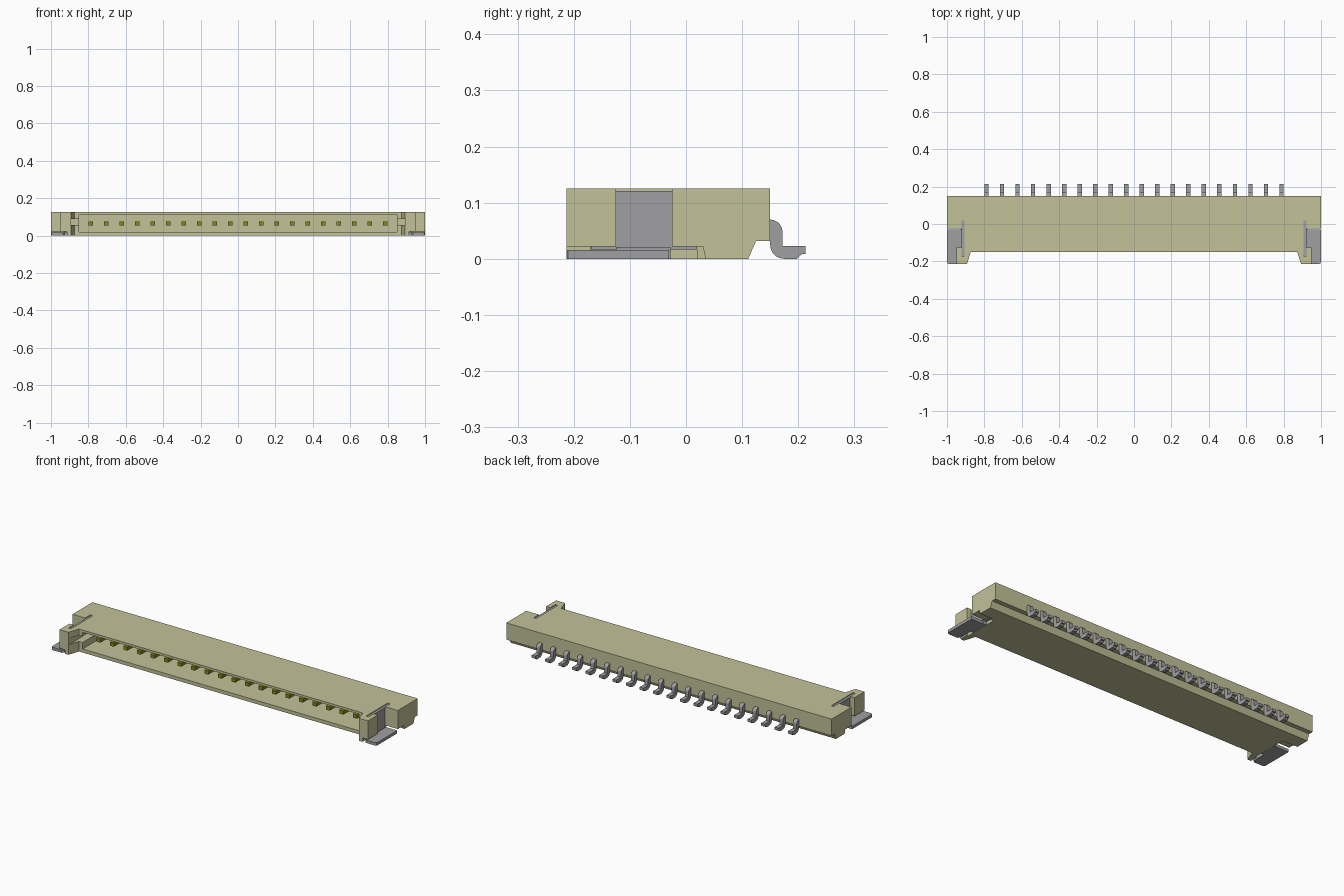
import bpy, bmesh, math

cube = bpy.data.objects.get("Cube")
if cube:
    bpy.data.objects.remove(cube, do_unlink=True)


def material(name, rgb):
    m = bpy.data.materials.new(name)
    m.use_nodes = True
    m.diffuse_color = (*rgb, 1)
    m.node_tree.nodes["Principled BSDF"].inputs["Base Color"].default_value = (*rgb, 1)
    return m


BEIGE = material("beige plastic", (0.54, 0.54, 0.32))
METAL = material("grey metal", (0.35, 0.35, 0.36))
GOLD = material("dark gold", (0.26, 0.24, 0.01))


def prism(name, pts, axis, lo, hi, mat):
    """Extrude a 2D outline: (x, y) along z, or (y, z) along x."""
    place = (lambda u, v, w: (u, v, w)) if axis == "z" else (lambda u, v, w: (w, u, v))
    bm = bmesh.new()
    a = [bm.verts.new(place(u, v, lo)) for u, v in pts]
    b = [bm.verts.new(place(u, v, hi)) for u, v in pts]
    bm.faces.new(a)
    bm.faces.new(b)
    for i in range(len(pts)):
        j = (i + 1) % len(pts)
        bm.faces.new((a[i], a[j], b[j], b[i]))
    bmesh.ops.recalc_face_normals(bm, faces=bm.faces[:])
    mesh = bpy.data.meshes.new(name)
    bm.to_mesh(mesh)
    bm.free()
    mesh.materials.append(mat)
    ob = bpy.data.objects.new(name, mesh)
    bpy.context.collection.objects.link(ob)
    return ob


def box(name, x0, x1, y0, y1, z0, z1, mat):
    x0, x1 = sorted((x0, x1))
    return prism(name, [(x0, y0), (x1, y0), (x1, y1), (x0, y1)], "z", z0, z1, mat)


# Housing outline: wide rear block, side gaps and two forward wings
half = [(0.873, -0.15), (0.893, -0.213), (0.948, -0.213), (0.948, -0.125),
        (0.915, -0.125), (0.915, -0.025), (1.0, -0.025), (1.0, 0.15)]
outline = half + [(-x, y) for x, y in reversed(half)]
housing = prism("housing", outline, "z", 0, 0.125, BEIGE)

# Cutters: mating cavity and stepped rear underside
cutters = [
    box("cavity_cutter", -0.85, 0.85, -0.3, 0.06, 0.02, 0.112, BEIGE),
    prism("rear_step_cutter", [(0.1065, -0.01), (0.111, 0.0), (0.125, 0.032),
                               (0.2, 0.032), (0.2, -0.01)], "x", -1.1, 1.1, BEIGE),
]
for s in (1, -1):
    # Key groove, plate slot and clearance above the solder pad
    cutters.append(box("groove_cutter", s * 0.84, s * 0.892, -0.3, 0.03, 0.056, 0.09, BEIGE))
    cutters.append(box("slot_cutter", s * 0.907, s * 0.922, -0.17, 0.02, -0.02, 0.14, BEIGE))
    cutters.append(prism("foot_cutter", [(-0.3, -0.01), (0.037, -0.01), (0.035, 0),
                                         (0.03, 0.022), (-0.3, 0.022)],
                         "x", min(s * 0.915, s * 1.1), max(s * 0.915, s * 1.1), BEIGE))

bpy.context.view_layer.objects.active = housing
for c in cutters:
    c.hide_render = True
    mod = housing.modifiers.new(c.name, "BOOLEAN")
    mod.operation = "DIFFERENCE"
    mod.solver = "EXACT"
    mod.object = c
    bpy.ops.object.modifier_apply(modifier=mod.name)
for c in cutters:
    bpy.data.objects.remove(c, do_unlink=True)

# Side anchors: upright plate in the slot, flat solder pad outside
for s, side in ((1, "left"), (-1, "right")):
    box(side + "_anchor_plate", s * 0.9075, s * 0.9215, -0.1695, 0.0195, 0.017, 0.121, METAL)
    box(side + "_anchor_bend", s * 0.9075, s * 0.93, -0.125, -0.028, 0.0, 0.021, METAL)
    pad = [(0.925, -0.03), (0.925, -0.203), (0.935, -0.213), (0.99, -0.213),
           (0.997, -0.21), (1.0, -0.203), (1.0, -0.03)]
    prism(side + "_solder_pad", [(s * x, y) for x, y in pad], "z", 0, 0.016, METAL)


# Contacts: bent solder leg at the rear, pin inside the cavity
def arc(cy, cz, r, a0, a1, n=5):
    return [(cy + r * math.cos(math.radians(a0 + (a1 - a0) * i / n)),
             cz + r * math.sin(math.radians(a0 + (a1 - a0) * i / n))) for i in range(n + 1)]


leg = ([(0.14, 0.07)] + arc(0.15, 0.048, 0.022, 90, 0)
       + [(0.172, 0.023), (0.213, 0.023), (0.213, 0.009), (0.206, 0.008), (0.198, 0.0)]
       + arc(0.175, 0.025, 0.025, 270, 180) + [(0.15, 0.046), (0.14, 0.048)])
COUNT, PITCH = 20, 0.083
for i in range(COUNT):
    x = (i - (COUNT - 1) / 2) * PITCH
    prism(f"solder_leg_{i + 1}", leg, "x", x - 0.0115, x + 0.0115, METAL)
    box(f"contact_pin_{i + 1}", x - 0.012, x + 0.012, -0.1, 0.065, 0.055, 0.075, GOLD)
